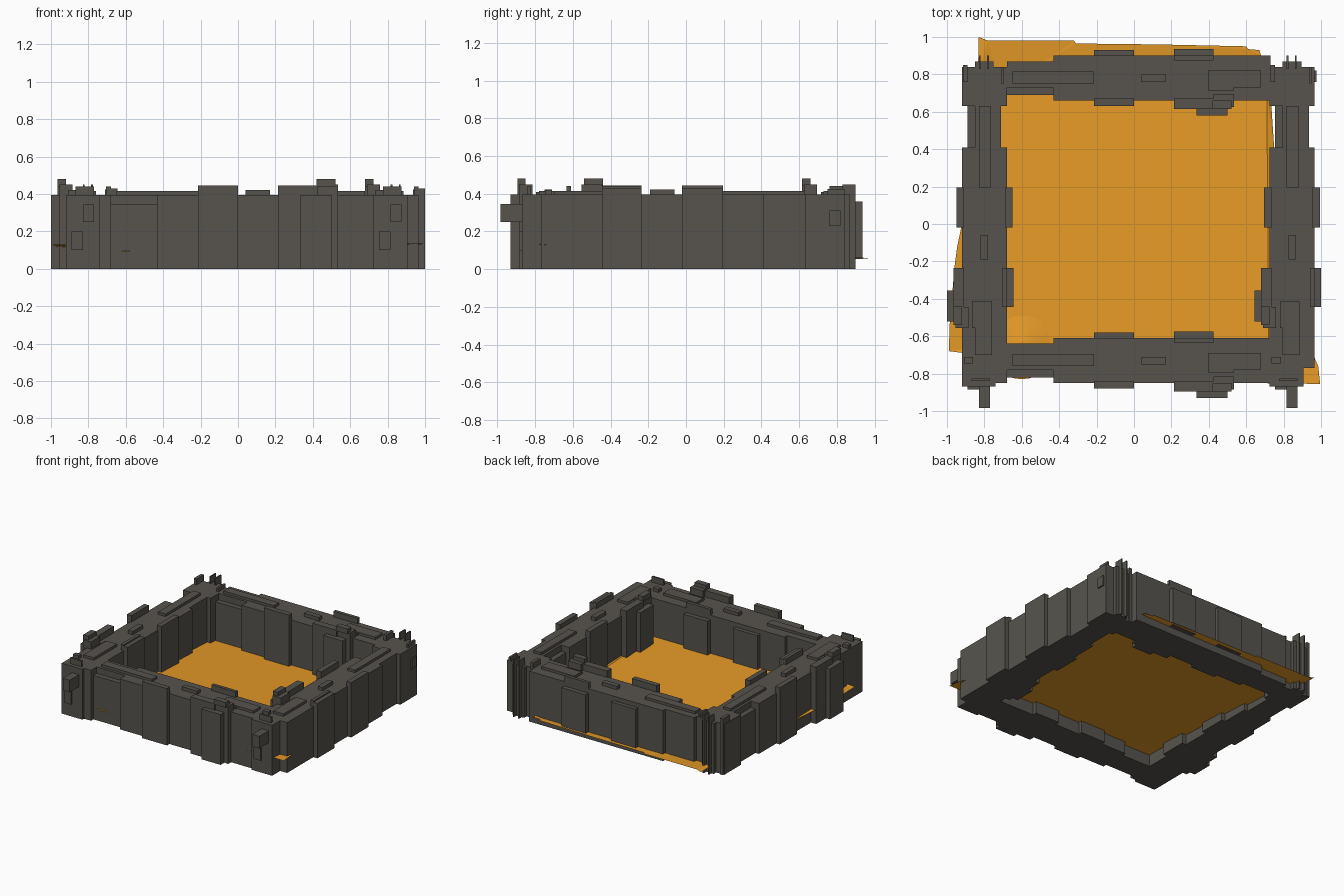
import bpy, bmesh, math
from mathutils import Matrix


def material(name, color):
    m = bpy.data.materials.new(name)
    m.diffuse_color = color
    return m


STONE = material("dark_stone", (0.095, 0.088, 0.077, 1))
LAVA = material("molten_orange", (0.78, 0.32, 0.02, 1))


def make_object(name, bm, mat):
    me = bpy.data.meshes.new(name)
    bm.to_mesh(me)
    bm.free()
    me.materials.append(mat)
    ob = bpy.data.objects.new(name, me)
    bpy.context.collection.objects.link(ob)
    return ob


def add_box(bm, x0, x1, y0, y1, z0, z1):
    m = Matrix.Translation(((x0 + x1) / 2, (y0 + y1) / 2, (z0 + z1) / 2))
    bmesh.ops.create_cube(bm, size=1, matrix=m @ Matrix.Diagonal((x1 - x0, y1 - y0, z1 - z0, 1)))


def blocks(name, boxes):
    bm = bmesh.new()
    for b in boxes:
        add_box(bm, *b)
    return make_object(name, bm, STONE)


# One wall run, reused for all four sides
def wall(name, x, y, angle, ledge_z0, ledge_z1):
    ob = blocks(name, [
        (-0.43, 0.73, -0.12, 0.12, 0, 0.395),         # main run
        (-0.68, -0.43, -0.05, 0.09, 0, 0.395),        # recessed run
        (-0.68, -0.43, -0.09, -0.05, 0, 0.345),
        (-0.215, 0.0, -0.15, -0.11, 0, 0.445),        # middle buttress
        (-0.215, 0.0, 0.11, 0.15, ledge_z0, ledge_z1),
        (0.215, 0.425, -0.165, -0.11, 0, 0.445),      # second buttress
        (0.425, 0.535, -0.155, -0.085, 0, 0.45),
        (0.215, 0.425, 0.11, 0.155, ledge_z0, ledge_z1),
        (0.215, 0.425, 0.095, 0.12, 0.39, 0.44),
        (0.335, 0.50, -0.20, -0.12, 0, 0.395),        # outer pier
        (0.42, 0.52, -0.165, -0.12, 0.44, 0.48),
        (-0.65, -0.215, -0.03, 0.035, 0.39, 0.415),   # top slabs
        (0.04, 0.17, -0.02, 0.02, 0.39, 0.422),
        (0.395, 0.68, -0.05, 0.04, 0.39, 0.415),
        (0.395, 0.535, -0.065, -0.05, 0.39, 0.41),
    ])
    ob.location = (x, y, 0)
    ob.rotation_euler.z = angle


wall("front_wall", 0, -0.73, 0, 0, 0.36)
wall("back_wall", 0, 0.78, 0, 0.055, 0.36)
wall("left_wall", -0.80, -0.02, -math.pi / 2, 0, 0.43)
wall("right_wall", 0.845, -0.02, -math.pi / 2, 0, 0.43)

# Corner piers, with projecting stones in front and thin shards behind
for side, cx in (("left", -0.80), ("right", 0.845)):
    blocks("front_%s_corner" % side, [
        (cx - 0.12, cx + 0.06, -0.87, -0.61, 0, 0.395),
        (cx + 0.05, cx + 0.12, -0.85 if side == "left" else -0.77, -0.61, 0, 0.395),
        (cx - 0.03, cx + 0.03, -0.985, -0.86, 0.25, 0.345),
        (cx - 0.09, cx - 0.03, -0.885, -0.86, 0.10, 0.20),
        (cx - 0.07, cx + 0.03, -0.84, -0.825, 0.39, 0.44),
        (cx - 0.11, cx - 0.06, -0.745, -0.71, 0.39, 0.42),
    ])
    blocks("back_%s_corner" % side, [
        (cx - 0.12, cx + 0.12, 0.63, 0.84, 0, 0.395),
        (cx + 0.11, cx + 0.13, 0.76, 0.82, 0.23, 0.31),
        (cx - 0.05, cx + 0.05, 0.83, 0.87, 0, 0.395),
        (cx - 0.03, cx - 0.02, 0.83, 0.90, 0, 0.45),
        (cx + 0.015, cx + 0.025, 0.83, 0.90, 0, 0.45),
        (cx - 0.115, cx - 0.09, 0.76, 0.85, 0, 0.44),
        (cx + 0.09, cx + 0.105, 0.75, 0.84, 0.39, 0.425),
    ])


# Uneven molten sheet: slopes down to the back and sags inside the walls
def lava_z(y):
    return 0.10 - 0.042 * y


def loop(bm, points, sag):
    vs = [bm.verts.new((x, y, lava_z(y) - sag)) for x, y in points]
    return vs, [bm.edges.new((vs[i - 1], vs[i])) for i in range(len(vs))]


outline = [(-0.83, 1.0), (-0.78, 0.98), (-0.32, 0.98), (-0.31, 0.965), (0.13, 0.96),
           (0.60, 0.95), (0.61, 0.935), (0.67, 0.93), (0.68, 0.90), (0.73, 0.70),
           (0.75, 0.40), (0.80, 0.0), (0.95, -0.68), (0.985, -0.76), (0.995, -0.855),
           (0.60, -0.85), (-0.50, -0.74), (-0.99, -0.68), (-0.985, -0.53),
           (-0.96, -0.23), (-0.945, -0.12), (-0.92, 0.0), (-0.835, 0.80)]
bm = bmesh.new()
outer, outer_edges = loop(bm, outline, 0)
inner, inner_edges = loop(bm, [(-0.72, -0.64), (0.72, -0.64), (0.71, 0.70), (-0.72, 0.70)], 0.03)
bmesh.ops.triangle_fill(bm, edges=outer_edges + inner_edges, use_beauty=True, normal=(0, 0, 1))
if not any(len(set(f.verts) & set(inner)) == 3 for f in bm.faces):
    bm.faces.new(inner)
bmesh.ops.recalc_face_normals(bm, faces=bm.faces)
make_object("lava_sheet", bm, LAVA)

# Low swell in the front left of the sheet
bm = bmesh.new()
bmesh.ops.create_cone(bm, cap_ends=True, segments=24, radius1=0.17, radius2=0.03, depth=0.03,
                      matrix=Matrix.Translation((-0.6, -0.66, lava_z(-0.65) - 0.02)))
make_object("lava_swell", bm, LAVA)
